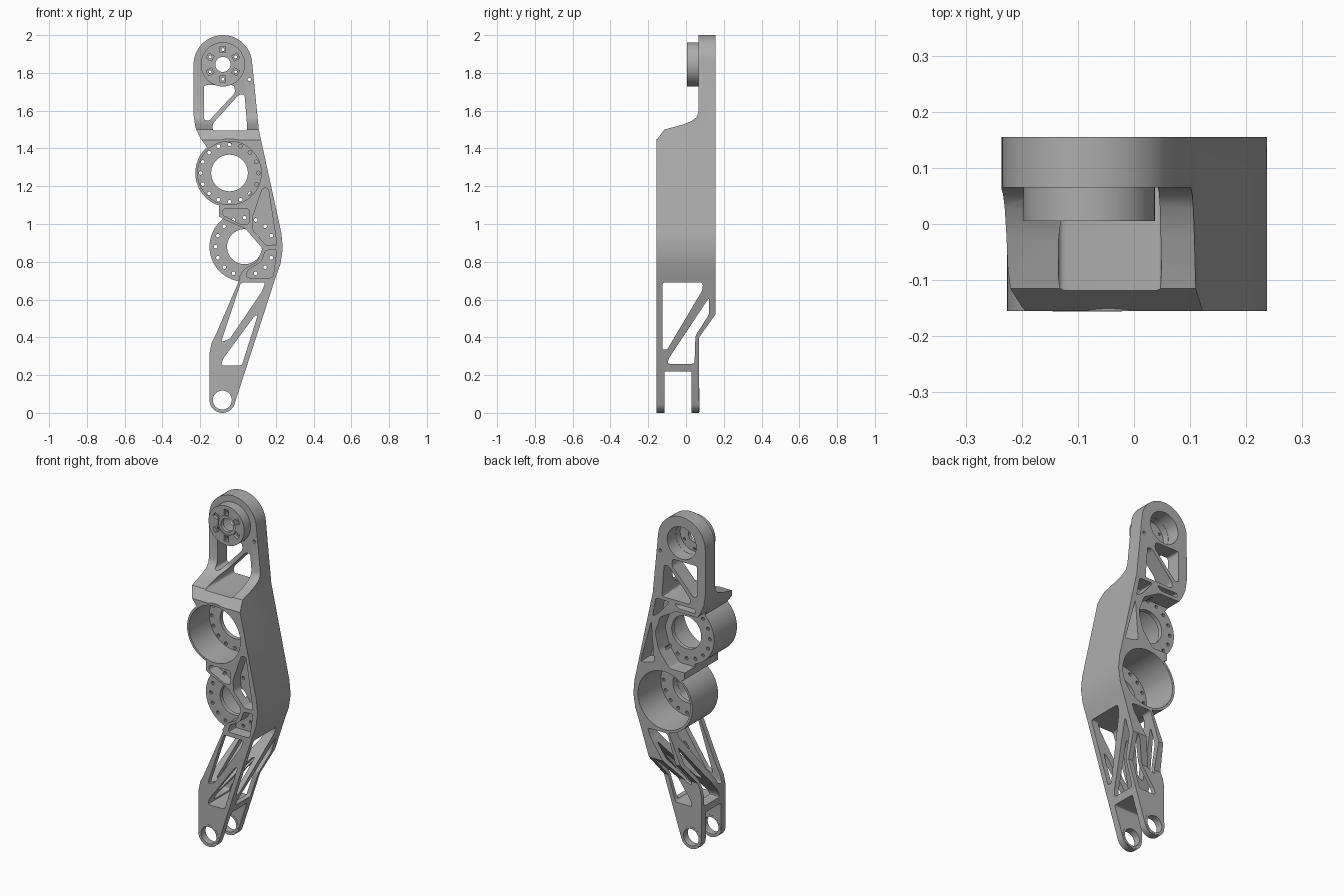
import bpy, bmesh, math
from mathutils import Vector

cube = bpy.data.objects.get("Cube")
if cube:
    bpy.data.objects.remove(cube)

grey = bpy.data.materials.new("machined_grey")
grey.use_nodes = True
COLOR = (0.42, 0.42, 0.42, 1)
grey.diffuse_color = COLOR
grey.node_tree.nodes["Principled BSDF"].inputs["Base Color"].default_value = COLOR


def arc(cx, cz, r, a0=0, a1=360, n=64):
    """Points on an arc; a full circle leaves out the repeated end."""
    steps = n if a1 - a0 == 360 else n - 1
    angles = [math.radians(a0 + (a1 - a0) * i / steps) for i in range(n)]
    return [(cx + r * math.cos(a), cz + r * math.sin(a)) for a in angles]


def rounded(pts, r=0.015, seg=4):
    """Soften every corner of a polygon."""
    out = []
    for i, p in enumerate(pts):
        p = Vector(p)
        a, b = Vector(pts[i - 1]) - p, Vector(pts[(i + 1) % len(pts)]) - p
        d = min(r, a.length * 0.45, b.length * 0.45)
        s, e = p + a.normalized() * d, p + b.normalized() * d
        for k in range(seg + 1):
            t = k / seg
            out.append(tuple(s * (1 - t) ** 2 + p * 2 * t * (1 - t) + e * t * t))
    return out


def prism(name, outlines, lo, hi, axis="y"):
    """Extrude one or more separate outlines along an axis."""
    bm = bmesh.new()
    for pts in outlines:
        place = (lambda p, t: (p[0], t, p[1])) if axis == "y" else (lambda p, t: (t, p[0], p[1]))
        a = [bm.verts.new(place(p, lo)) for p in pts]
        b = [bm.verts.new(place(p, hi)) for p in pts]
        bm.faces.new(a)
        bm.faces.new(b[::-1])
        for i in range(len(a)):
            j = (i + 1) % len(a)
            bm.faces.new((a[j], a[i], b[i], b[j]))
    bmesh.ops.recalc_face_normals(bm, faces=bm.faces)
    me = bpy.data.meshes.new(name)
    bm.to_mesh(me)
    bm.free()
    me.materials.append(grey)
    ob = bpy.data.objects.new(name, me)
    bpy.context.scene.collection.objects.link(ob)
    return ob


def finish(ob, steps):
    """Run the boolean steps, bake them and shade the result."""
    for kind, tool in steps:
        m = ob.modifiers.new(tool.name, "BOOLEAN")
        m.operation, m.object, m.solver = kind, tool, "EXACT"
        tool.hide_render = True
    dg = bpy.context.evaluated_depsgraph_get()
    me = bpy.data.meshes.new_from_object(ob.evaluated_get(dg))
    ob.modifiers.clear()
    ob.data = me
    for _, tool in steps:
        bpy.data.objects.remove(tool)
    bpy.ops.object.select_all(action="DESELECT")
    ob.select_set(True)
    bpy.context.view_layer.objects.active = ob
    bpy.ops.object.shade_smooth_by_angle(angle=math.radians(30))


def cut(outlines, lo, hi, axis="y"):
    return ("DIFFERENCE", prism("cutter", outlines, lo, hi, axis))


HUB, UPPER, LOWER, ANKLE = (-0.08, 1.845), (-0.045, 1.27), (0.035, 0.88), (-0.083, 0.068)
FRONT, BACK = -0.155, 0.155
OUT = 0.3
FLOOR_F, FLOOR_B = -0.085, 0.06   # recessed outer faces of the two housings

# Main body: front outline crossed with side outline
outline = arc(*HUB, 0.155, 5, 180, 32) + [
    (-0.236, 1.58), (-0.225, 1.51), (-0.2, 1.455), (-0.167, 1.41), (-0.1, 1.27),
    (-0.1, 1.04), (0, 0.98), (-0.05, 0.88), (0.01, 0.71), (-0.115, 0.42),
    (-0.14, 0.37), (-0.15, 0.32)] + arc(*ANKLE, 0.068, 180, 340, 24) + [
    (0.2, 0.72), (0.225, 0.79), (0.237, 0.87), (0.23, 0.95), (0.11, 1.5)]
side = [(FRONT, -0.1), (0.07, -0.1), (0.07, 0.4), (BACK, 0.52), (BACK, 2.1),
        (0.065, 2.1), (0.065, 1.59), (0.055, 1.565), (0.03, 1.545), (-0.02, 1.525),
        (-0.115, 1.5), (FRONT, 1.445)]
body = prism("leg_body", [outline], -OUT, OUT)
steps = [("INTERSECT", prism("side_shape", [side], -OUT, OUT, "x")),
         ("UNION", prism("upper_housing", [arc(*UPPER, 0.181)], FRONT, FLOOR_B)),
         ("UNION", prism("lower_housing", [arc(*LOWER, 0.186)], FLOOR_F, BACK))]

# Front pockets around the lower housing
front_pockets = [
    [(0.13, 1.19), (0.16, 1.19), (0.207, 0.885), (0.15, 0.885), (0.08, 0.965), (0.075, 1.03)],
    [(0.205, 0.865), (0.145, 0.86), (0.125, 0.8), (0.05, 0.755), (0.045, 0.715), (0.185, 0.715)],
    [(-0.08, 1.08), (0.06, 1.08), (0.06, 1.0), (0.02, 0.995), (-0.085, 1.05)],
    [(-0.2, 1.03), (-0.09, 1.03), (0.04, 0.975), (0.13, 0.87), (0.1, 0.8), (0.03, 0.76),
     (-0.01, 0.69), (-0.2, 0.68)]]
# Back pockets around the upper housing
back_pockets = [
    [(-0.17, 1.475), (-0.03, 1.475), (-0.06, 1.45), (-0.17, 1.45)],
    [(0.0, 1.475), (0.09, 1.475), (0.112, 1.36), (0.07, 1.39)],
    [(0.12, 1.33), (0.19, 1.07), (0.1, 1.09), (0.11, 1.2)],
    [(-0.26, 1.43), (-0.045, 1.43), (0.06, 1.37), (0.095, 1.27), (0.07, 1.17), (0.0, 1.08),
     (-0.26, 1.08)]]
steps += [cut([rounded(p)], -OUT, FLOOR_F) for p in front_pockets]
steps += [cut([rounded(p)], FLOOR_B, OUT) for p in back_pockets]

# Housing bores, centre holes and bolt circles
steps += [cut([arc(*UPPER, 0.168)], -OUT, 0.035), cut([arc(*LOWER, 0.172)], -0.06, OUT),
          cut([arc(*UPPER, 0.097)], 0, 0.1), cut([arc(*LOWER, 0.093)], -0.1, 0)]
for centre, r, n, lo, hi in ((UPPER, 0.153, 16, 0.0, 0.1), (LOWER, 0.153, 16, -0.1, -0.03)):
    steps.append(cut([arc(*p, 0.01, n=10) for p in arc(*centre, r, n=n)], lo, hi))

# Window pairs through the top plate and the lower truss
windows = [
    [(-0.18, 1.735), (-0.02, 1.735), (-0.015, 1.695), (-0.155, 1.545), (-0.18, 1.55)],
    [(0.005, 1.685), (0.035, 1.685), (0.05, 1.495), (-0.135, 1.495), (-0.135, 1.53)],
    [(0.015, 0.69), (0.145, 0.69), (0.125, 0.64), (-0.045, 0.39), (-0.09, 0.375)],
    [(0.105, 0.52), (0.02, 0.25), (-0.09, 0.25), (-0.08, 0.285), (0.085, 0.51)]]
side_windows = [
    [(-0.125, 0.69), (0.09, 0.69), (0.087, 0.65), (-0.1, 0.335), (-0.125, 0.335)],
    [(0.122, 0.61), (0.122, 0.52), (0.05, 0.41), (0.045, 0.26), (-0.1, 0.26), (-0.09, 0.29)]]
steps += [cut([rounded(w)], -OUT, OUT) for w in windows]
steps += [cut([rounded(w)], -OUT, OUT, "x") for w in side_windows]

# Ankle fork gap and pin hole, hub bore, small bolt hole
fork_gap = [(-0.115, -0.2), (0.03, -0.2), (0.03, 0.22), (-0.115, 0.22)]
steps += [cut([rounded(fork_gap, 0.01)], -OUT, OUT, "x"), cut([arc(*ANKLE, 0.053)], -OUT, OUT),
          cut([arc(*HUB, 0.095)], 0.03, OUT), cut([arc(0.06, 1.765, 0.009, n=12)], 0, OUT)]
finish(body, steps)

# Hub at the top with keyed recesses
hub = prism("top_hub", [arc(*HUB, 0.117)], 0.005, 0.075)
slots, bolts = [], []
for i in range(6):
    a = math.radians(30 + 60 * i)
    u, v = Vector((math.cos(a), math.sin(a))), Vector((-math.sin(a), math.cos(a)))
    c = Vector(HUB) + u * 0.078
    slots.append([tuple(c + u * s * 0.016 + v * t * 0.015)
                  for s, t in ((-1, -1), (1, -1), (1, 1), (-1, 1))])
    bolts.append(arc(c.x, c.y, 0.008, n=10))
finish(hub, [cut([arc(*HUB, 0.094)], 0.035, OUT), cut([arc(*HUB, 0.04)], -OUT, OUT),
             cut([arc(*HUB, 0.056)], -OUT, 0.012), cut(slots, -OUT, 0.023),
             cut(bolts, -OUT, OUT)])

# Bearing collars at the ankle
for name, lo, hi in (("front_ankle_collar", FRONT - 0.001, -0.114), ("back_ankle_collar", 0.029, 0.071)):
    collar = prism(name, [arc(*ANKLE, 0.062)], lo, hi)
    finish(collar, [cut([arc(*ANKLE, 0.05)], -OUT, OUT)])
